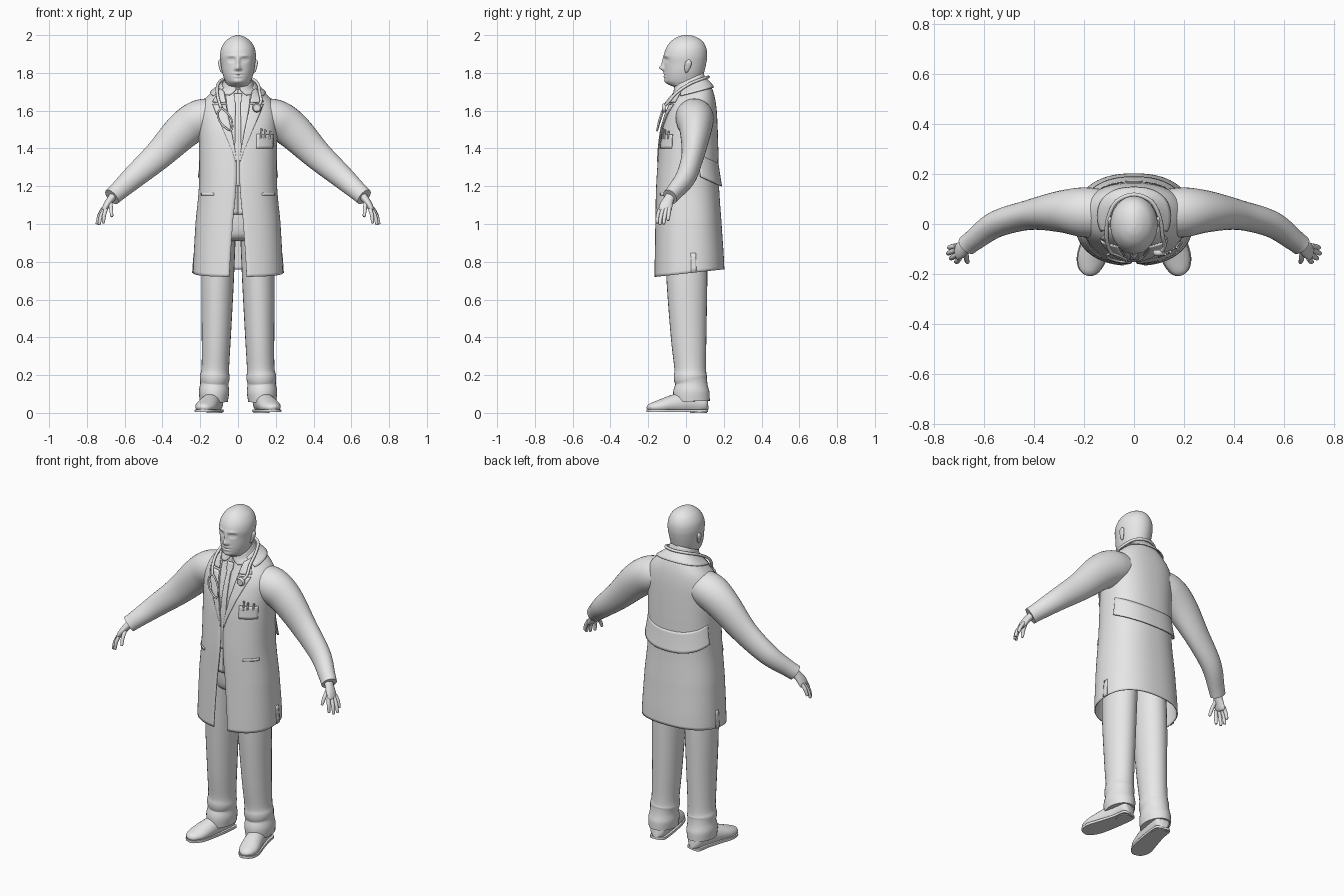
import bpy, bmesh, math
from mathutils import Vector

grey = bpy.data.materials.new("light_grey")
grey.diffuse_color = (0.8, 0.8, 0.8, 1)
PI = math.pi


def build(name, rows, closed=True, thick=0.0, angle=40):
    """Skin a grid of point rows; closed rows become capped lofts."""
    bm = bmesh.new()
    grid = [[bm.verts.new(p) for p in row] for row in rows]
    n = len(grid[0])
    for a, b in zip(grid, grid[1:]):
        for i in range(n if closed else n - 1):
            j = (i + 1) % n
            bm.faces.new((a[i], a[j], b[j], b[i]))
    if closed:
        bm.faces.new(grid[0])
        bm.faces.new(grid[-1])
    bmesh.ops.recalc_face_normals(bm, faces=bm.faces[:])
    me = bpy.data.meshes.new(name)
    bm.to_mesh(me)
    bm.free()
    me.materials.append(grey)
    me.shade_smooth()
    me.set_sharp_from_angle(angle=math.radians(angle))
    ob = bpy.data.objects.new(name, me)
    bpy.context.collection.objects.link(ob)
    if thick:
        mod = ob.modifiers.new("thickness", 'SOLIDIFY')
        mod.thickness, mod.offset = thick, 0
    return ob


def catmull(keys, i, t):
    k = [keys[max(0, min(len(keys) - 1, i + d))] for d in (-1, 0, 1, 2)]
    return [0.5 * (2 * b + (c - a) * t + (2 * a - 5 * b + 4 * c - d) * t * t
                   + (3 * b - a - 3 * c + d) * t ** 3) for a, b, c, d in zip(*k)]


def spline(keys, n):
    out = [catmull(keys, i, s / n) for i in range(len(keys) - 1) for s in range(n)]
    return out + [list(keys[-1])]


def tube(name, keys, hint=(0, 1, 0), n=5, seg=20, zlim=(-9, 9)):
    """Loft along keys (x, y, z, radius along hint, radius across)."""
    pts = spline(keys, n)
    c = [Vector(p[:3]) for p in pts]
    rows = []
    for i, p in enumerate(pts):
        t = (c[min(i + 1, len(c) - 1)] - c[max(i - 1, 0)]).normalized()
        u = Vector(hint)
        u = (u - t * u.dot(t)).normalized()
        v = t.cross(u)
        row = []
        for k in range(seg):
            a = 2 * PI * k / seg
            q = c[i] + u * max(p[3], .001) * math.cos(a) + v * max(p[4], .001) * math.sin(a)
            q.z = min(max(q.z, zlim[0]), zlim[1])
            row.append(q)
        rows.append(row)
    return build(name, rows)


def wire(name, pts, r, hint=(0, 0, 1)):
    return tube(name, [(*p, r, r) for p in pts], hint, 6, 10)


# Coat body profile: height, half width, front y, back y, rise toward the back
COAT = [(.72, .235, -.165, .20, .04), (1.0, .222, -.16, .185, .01), (1.2, .204, -.155, .172, 0),
        (1.4, .203, -.142, .168, 0), (1.5, .205, -.128, .165, 0), (1.58, .205, -.105, .16, .02),
        (1.63, .18, -.085, .15, .04), (1.67, .125, -.07, .13, .06), (1.70, .08, -.062, .10, .07),
        (1.73, .07, -.058, .09, .07)]
GAP = [(.72, .045), (1.0, .028), (1.2, .01), (1.35, .01), (1.5, .035), (1.6, .055), (1.7, .066), (1.73, .066)]


def at(keys, z):
    z = min(max(z, keys[0][0]), keys[-1][0])
    i = max(j for j in range(len(keys) - 1) if keys[j][0] <= z)
    return catmull(keys, i, (z - keys[i][0]) / (keys[i + 1][0] - keys[i][0]))


def coat_point(z, th, off=0, dz=0):
    _, hw, yf, yb, tilt = at(COAT, z)
    s, c = math.sin(th), math.cos(th)
    px = math.copysign(abs(s) ** .85, s)
    py = math.copysign(abs(c) ** .85, c)
    return Vector(((hw + off) * px, (yf + yb) / 2 - ((yb - yf) / 2 + off) * py,
                   z + tilt * (1 - py) / 2 + dz))


def theta(x, z):
    return math.copysign(math.asin(min(1, abs(x) / at(COAT, z)[1]) ** (1 / .85)), x)


def edge(z):
    return theta(at(GAP, z)[1], z)


def patch(name, z0, z1, nz, span, na, off=(0, 0), thick=.006, sag=lambda th: 0):
    """Panel following the coat surface between two angles at each height."""
    rows = []
    for i in range(nz + 1):
        f = i / nz
        z = z0 + (z1 - z0) * f
        lo, hi = span(z)
        ths = [lo + (hi - lo) * k / na for k in range(na + 1)]
        rows.append([coat_point(z, t, off[0] + (off[1] - off[0]) * f, sag(t)) for t in ths])
    return build(name, rows, False, thick)


# Coat, back fold, collar
patch("coat_body", .72, 1.70, 60, lambda z: (edge(z), 2 * PI - edge(z)), 80)
patch("coat_back_fold", 1.2, 1.32, 8, lambda z: (PI - 1.25, PI + 1.25), 40, (.016, 0), .006,
      lambda t: .05 * ((t - PI) / 1.25) ** 2)
patch("coat_collar", 1.665, 1.705, 6, lambda z: (1.1, 2 * PI - 1.1), 50, (.014, .007))

# Shirt, shirt collar, tie
patch("shirt", 1.05, 1.72, 36, lambda z: (0, 2 * PI), 64, (-.016, -.008), .003)
patch("shirt_collar", 1.68, 1.73, 5, lambda z: (.1 + 8 * max(0, 1.71 - z), 2 * PI - .1 - 8 * max(0, 1.71 - z)),
      50, (.004, .002), .004)


def tie_span(z):
    w = theta(.013 + .02 * max(0, 1.64 - z) if z < 1.645 else .019, z)
    return -w, w


patch("tie", 1.2, 1.69, 40, tie_span, 6, (-.006, .004), .008)

# Head and neck: height, half width, front y, back y
HEAD = [(1.64, .068, -.045, .095), (1.715, .064, -.055, .092), (1.738, .062, -.092, .088),
        (1.755, .068, -.109, .086), (1.78, .077, -.114, .09), (1.81, .085, -.115, .098),
        (1.85, .091, -.115, .107), (1.89, .095, -.117, .112), (1.93, .089, -.106, .108),
        (1.965, .069, -.082, .09), (1.988, .04, -.05, .058), (1.998, .015, -.02, .028), (2.0, .002, 0, .004)]
# Face relief: x, z, x spread, z spread, depth
FACE = [(0, 1.826, .012, .014, -.024), (0, 1.855, .009, .025, -.013), (0, 1.797, .024, .006, -.005),
        (0, 1.789, .026, .003, .004), (0, 1.781, .02, .006, -.005), (0, 1.753, .025, .012, -.006)]
for s in (-1, 1):
    FACE += [(s * .034, 1.87, .018, .011, .012), (s * .034, 1.869, .010, .006, -.007),
             (s * .036, 1.89, .022, .007, -.005), (s * .014, 1.82, .007, .008, -.007)]
rows = []
for z, hw, yf, yb in spline(HEAD, 7):
    row = []
    for k in range(96):
        a = 2 * PI * k / 96
        x, y = hw * math.sin(a), (yf + yb) / 2 - (yb - yf) / 2 * math.cos(a)
        if math.cos(a) > 0:
            y += sum(d * math.exp(-((x - fx) / sx) ** 2 - ((z - fz) / sz) ** 2) for fx, fz, sx, sz, d in FACE)
        row.append((x, y, z))
    rows.append(row)
build("head", rows, angle=80)

# Trousers seat and belt buckle
tube("trouser_seat", [(0, 0, .91, .07, .09), (0, 0, .95, .115, .165), (0, 0, 1.1, .128, .178), (0, 0, 1.2, .13, .178)], seg=32)
tube("belt_buckle", [(0, -.125, 1.13, .016, .022), (0, -.14, 1.13, .016, .022)], (0, 0, 1), 1, 8)

for s, side in ((-1, "right_"), (1, "left_")):
    def m(keys):
        return [(s * k[0], *k[1:]) for k in keys]

    # Sleeve
    tube(side + "sleeve", m([(.11, .04, 1.575, .095, .09), (.20, .047, 1.555, .10, .103),
                             (.29, .05, 1.495, .084, .098), (.42, .036, 1.365, .06, .078),
                             (.55, 0, 1.25, .053, .062), (.64, -.063, 1.168, .043, .049),
                             (.668, -.085, 1.143, .041, .047)]), n=7, seg=32)
    # Hand
    tube(side + "palm", m([(.655, -.077, 1.155, .027, .022), (.675, -.092, 1.13, .028, .02),
                           (.695, -.105, 1.1, .034, .018), (.708, -.111, 1.075, .034, .014),
                           (.712, -.113, 1.066, .022, .006)]))
    fingers = {"index": ((.699, -.137, 1.08), (.709, -.149, 1.045), (.713, -.152, 1.008)),
               "middle": ((.708, -.121, 1.078), (.726, -.133, 1.04), (.735, -.138, 1.0)),
               "ring": ((.713, -.104, 1.08), (.735, -.113, 1.04), (.746, -.118, 1.003)),
               "little": ((.712, -.088, 1.085), (.732, -.092, 1.052), (.742, -.095, 1.022)),
               "thumb": ((.675, -.108, 1.115), (.672, -.138, 1.078), (.668, -.153, 1.042))}
    for fname, (a, b, c) in fingers.items():
        tip = [c[i] + (c[i] - b[i]) * .12 for i in range(3)]
        tube(side + fname + "_finger", m([(*a, .011, .011), (*b, .0105, .0105), (*c, .008, .008),
                                          (*tip, .002, .002)]), seg=10)
    # Ear
    tube(side + "ear", m([(.082, .0, 1.802, .003, .003), (.088, .003, 1.812, .010, .007),
                          (.095, .01, 1.84, .017, .008), (.097, .014, 1.858, .015, .008),
                          (.093, .014, 1.87, .003, .003)]))
    # Trouser leg with creased hem
    tube(side + "trouser_leg", m([(.095, 0, 1.0, .115, .085), (.108, .005, .7, .108, .086),
                                  (.115, .014, .4, .094, .077), (.12, .022, .24, .084, .073),
                                  (.123, .023, .19, .088, .079), (.125, .028, .155, .085, .075),
                                  (.127, .028, .11, .096, .08), (.128, .03, .06, .096, .074)]), n=6, seg=28)
    # Shoe upper and sole
    shoe = [(.12, .114, .05, .015, .03), (.122, .10, .05, .042, .048), (.13, .03, .055, .047, .06),
            (.15, -.06, .046, .053, .052), (.172, -.14, .033, .055, .036), (.185, -.188, .028, .036, .022),
            (.19, -.204, .024, .012, .008)]
    tube(side + "shoe", m(shoe), (1, 0, 0), 5, 24, (.012, 1))
    tube(side + "shoe_sole", m([(x, y, .01, r + .004, .03) for x, y, z, r, v in shoe]), (1, 0, 0), 5, 24, (.004, .018))
    tube(side + "shoe_heel", m([(.125, .065, 0, .045, .042), (.125, .065, .018, .045, .042)]), n=1, seg=24)

    # Lapel, widest at the notch, and upper lapel leaf
    def lapel_span(z):
        x = at(GAP, z)[1]
        f = (z - 1.33) / .3
        return s * theta(x, z), s * theta(min(x + .004 + .065 * f, .95 * at(COAT, z)[1]), z)
    patch(side + "lapel", 1.33, 1.63, 20, lapel_span, 6, (.004, .009))
    patch(side + "lapel_top", 1.64, 1.695, 6, lambda z: (s * edge(z), s * (edge(z) + .5)), 8, (.009, .012))
    # Hip pocket welt and side vent flap
    patch(side + "hip_pocket", 1.15, 1.165, 1,
          lambda z: (s * theta(.125, z), s * theta(.19, z)), 8, (.004, .004), .004)
    patch(side + "side_vent", .72, .83, 4, lambda z: (s * 1.6, s * 1.72), 3, (.006, .002), .004)

# Breast pocket with pens
patch("breast_pocket", 1.40, 1.475, 5, lambda z: (theta(.095, z), theta(.18, z)), 8, (.005, .007), .005)
for i, x in enumerate((.115, .135, .16)):
    p = coat_point(1.47, theta(x, 1.47), .01)
    wire("pen_%d" % (i + 1), [(p.x, p.y, 1.45), (p.x + .004, p.y + .003, 1.505 - .006 * i)], .005, (0, 1, 0))

# Stethoscope: neck tube, ear tubes, chest piece
wire("stethoscope_tube", [(-.088, -.118, 1.615), (-.1, -.1, 1.645), (-.11, -.055, 1.695), (-.105, .02, 1.742),
                          (-.07, .09, 1.77), (0, .118, 1.778), (.07, .09, 1.77), (.105, .02, 1.742),
                          (.115, -.05, 1.695), (.122, -.09, 1.65), (.102, -.118, 1.618)], .008, (.02, .1, 1))
wire("stethoscope_ear_tube_outer", [(-.088, -.118, 1.615), (-.108, -.125, 1.585), (-.095, -.14, 1.54),
                                    (-.06, -.15, 1.505), (-.035, -.153, 1.495)], .005, (0, 1, 0))
wire("stethoscope_ear_tube_inner", [(-.088, -.118, 1.615), (-.06, -.128, 1.592), (-.035, -.14, 1.555),
                                    (-.03, -.15, 1.51), (-.04, -.153, 1.495)], .005, (0, 1, 0))
tube("stethoscope_chest_piece", [(.1, -.105, 1.615, .022, .022), (.1, -.118, 1.615, .024, .024),
                                 (.1, -.126, 1.615, .018, .018)], (0, 0, 1), 2, 20)
